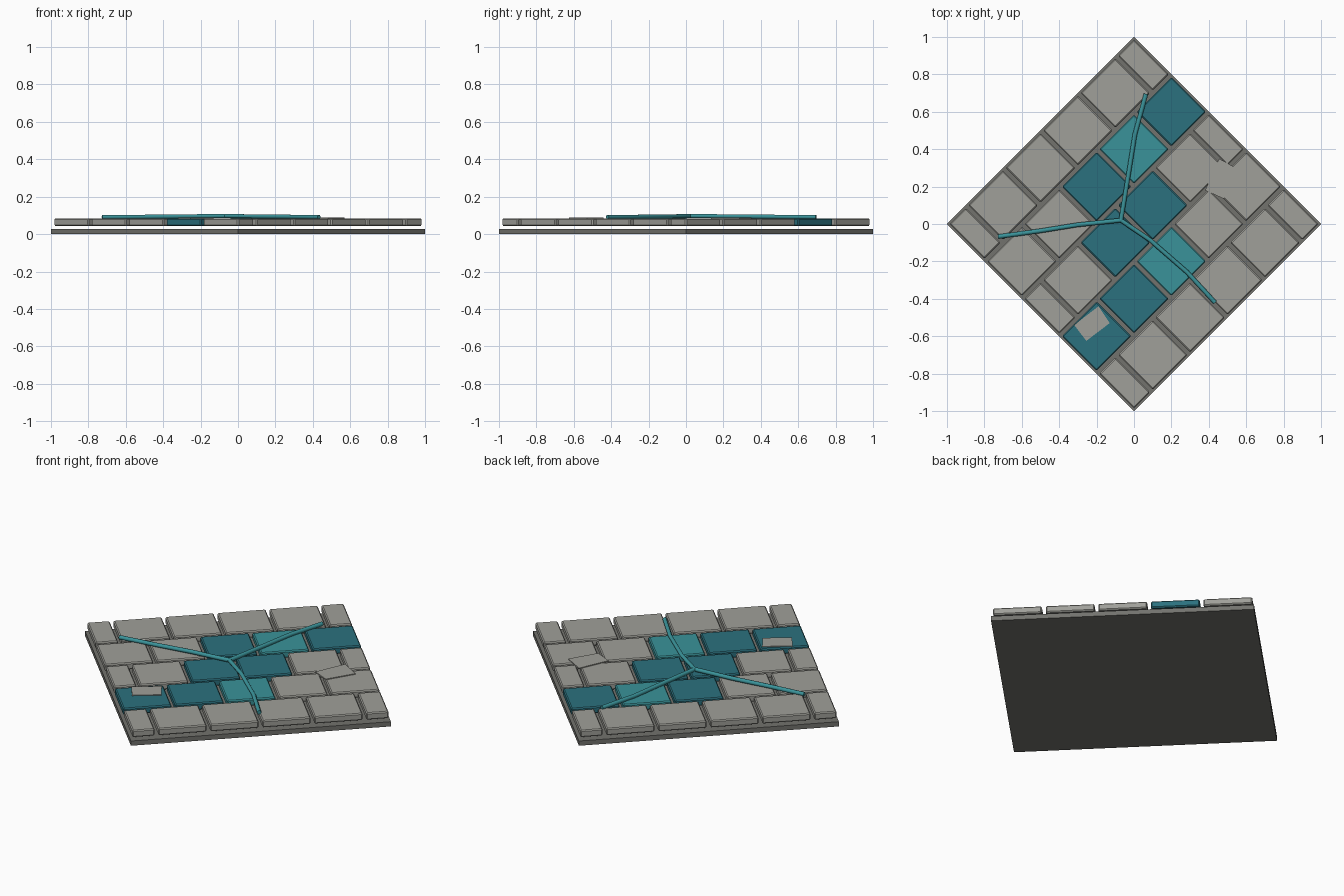
import bpy, bmesh, math
from mathutils import Matrix

if "Cube" in bpy.data.objects:
    bpy.data.objects.remove(bpy.data.objects["Cube"])


def material(name, rgb):
    m = bpy.data.materials.new(name)
    m.diffuse_color = (*rgb, 1)
    m.use_nodes = True
    m.node_tree.nodes["Principled BSDF"].inputs["Base Color"].default_value = m.diffuse_color
    return m


STONE = material("grey stone", (0.35, 0.35, 0.32))
MORTAR = material("dark mortar", (0.17, 0.17, 0.155))
DEEP = material("deep teal", (0.024, 0.165, 0.21))
LIGHT = material("light teal", (0.042, 0.29, 0.32))

TURN = Matrix.Rotation(math.radians(45), 4, 'Z')   # floor stands on its corner
SIDE = math.sqrt(2)
PITCH = SIDE / 5
GAP = 0.021


def prism(name, points, z0, z1, mat, bevel=0.0, turn=False):
    """Extrude a flat outline from z0 to z1."""
    bm = bmesh.new()
    face = bm.faces.new([bm.verts.new((x, y, z0)) for x, y in points])
    top = bmesh.ops.extrude_face_region(bm, geom=[face])
    for v in top["geom"]:
        if isinstance(v, bmesh.types.BMVert):
            v.co.z = z1
    bmesh.ops.recalc_face_normals(bm, faces=bm.faces[:])
    if turn:
        bm.transform(TURN)
    mesh = bpy.data.meshes.new(name)
    bm.to_mesh(mesh)
    bm.free()
    mesh.materials.append(mat)
    ob = bpy.data.objects.new(name, mesh)
    bpy.context.collection.objects.link(ob)
    if bevel:
        mod = ob.modifiers.new("bevel", 'BEVEL')
        mod.width = bevel
        mod.segments = 1
    return ob


def box(name, u, v, su, sv, z0, z1, mat, bevel=0.0):
    pts = [(u - su / 2, v - sv / 2), (u + su / 2, v - sv / 2),
           (u + su / 2, v + sv / 2), (u - su / 2, v + sv / 2)]
    return prism(name, pts, z0, z1, mat, bevel, turn=True)


# Base slab
box("base_slab", 0, 0, SIDE, SIDE, 0, 0.028, MORTAR)

# Paving blocks in running bond: odd rows have half blocks at both ends
ROW_COLOURS = {
    (1, 0): DEEP, (1, 1): DEEP, (1, 2): LIGHT,
    (2, 2): DEEP, (2, 3): DEEP,
    (3, 2): DEEP, (3, 3): LIGHT, (3, 4): DEEP,
}
for row in range(5):
    v = (row - 2) * PITCH
    widths = [1] * 5 if row % 2 else [0.5, 1, 1, 1, 1, 0.5]
    u = -SIDE / 2
    for i, w in enumerate(widths):
        length = w * PITCH
        box(f"paving_block_{row}_{i}", u + length / 2, v, length - GAP, PITCH - GAP,
            0.043, 0.084, ROW_COLOURS.get((row, i), STONE), 0.006)
        u += length

# Glowing cracks branching from one point
CRACKS = [
    [(-0.07, 0.02), (-0.305, -0.005), (-0.503, -0.037), (-0.727, -0.068)],
    [(-0.07, 0.02), (-0.032, 0.25), (0.005, 0.48), (0.064, 0.695)],
    [(-0.07, 0.02), (0.085, -0.085), (0.283, -0.257), (0.433, -0.42)],
]
for n, path in enumerate(CRACKS):
    curve = bpy.data.curves.new(f"crack_{n}", 'CURVE')
    curve.dimensions = '3D'
    curve.bevel_depth = 0.012
    curve.bevel_resolution = 1
    curve.use_fill_caps = True
    spline = curve.splines.new('POLY')
    spline.points.add(len(path) - 1)
    for k, (x, y) in enumerate(path):
        spline.points[k].co = (x, y, 0.097 - 0.002 * k, 1)
    curve.materials.append(LIGHT)
    bpy.context.collection.objects.link(bpy.data.objects.new(f"crack_{n}", curve))

# Thin broken stone flakes lying on the blocks
prism("flake_front", [(-0.32, -0.54), (-0.19, -0.44), (-0.13, -0.53), (-0.255, -0.625)],
      0.082, 0.088, STONE)
prism("flake_right", [(0.455, 0.35), (0.57, 0.285), (0.48, 0.135), (0.38, 0.18)],
      0.082, 0.089, STONE)
